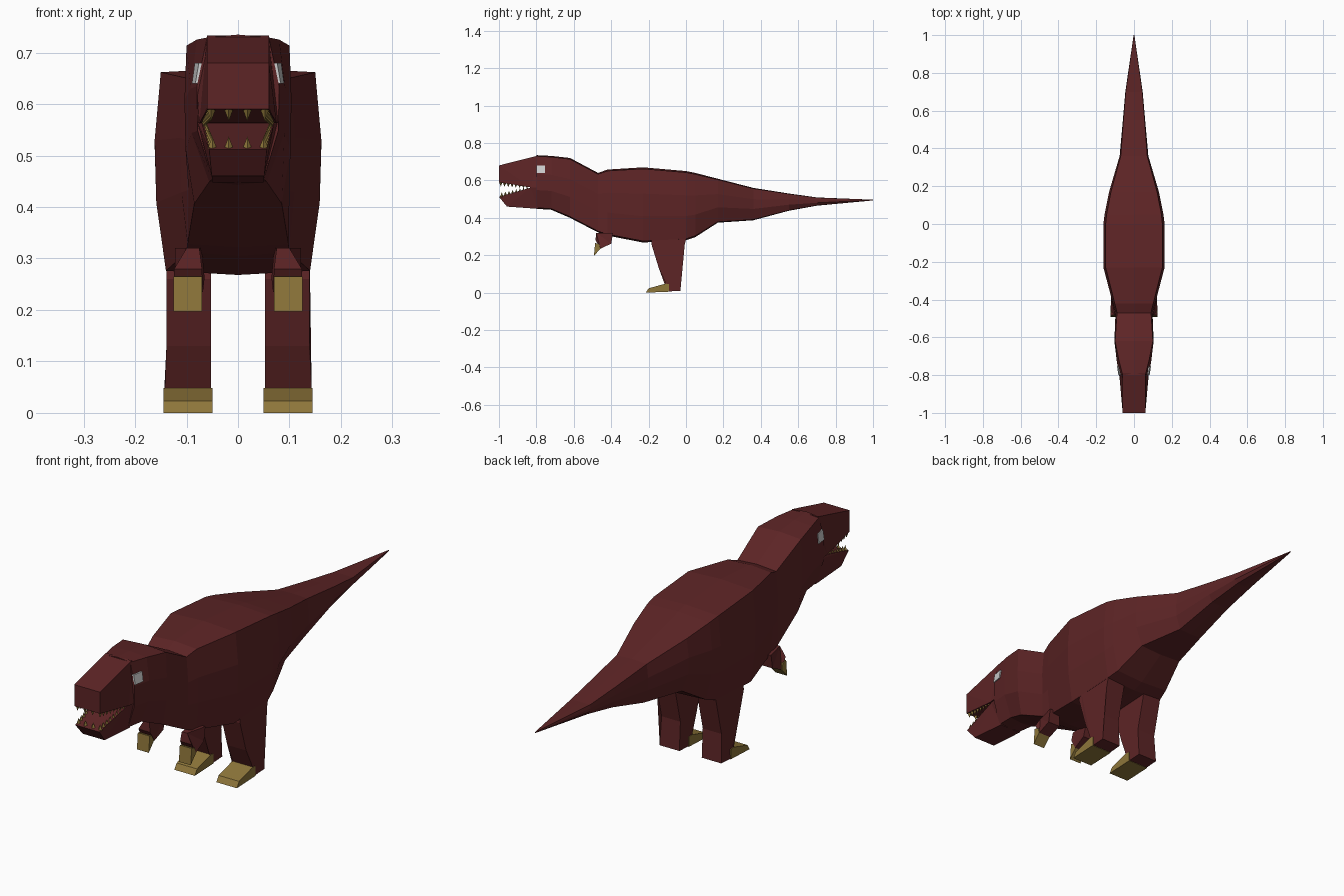
import bpy, bmesh
from mathutils import Vector, Matrix

cube = bpy.data.objects.get("Cube")
if cube:
    bpy.data.objects.remove(cube, do_unlink=True)


def material(name, rgb):
    m = bpy.data.materials.new(name)
    m.use_nodes = True
    m.diffuse_color = (*rgb, 1)
    bsdf = m.node_tree.nodes["Principled BSDF"]
    bsdf.inputs["Base Color"].default_value = (*rgb, 1)
    bsdf.inputs["Roughness"].default_value = 0.9
    return m


SKIN = material("dark red skin", (0.11, 0.018, 0.019))
CLAW = material("ochre claw", (0.27, 0.18, 0.042))
EYE = material("pale eye", (0.62, 0.62, 0.62))


def finish(bm, name, mat):
    bmesh.ops.recalc_face_normals(bm, faces=bm.faces)
    mesh = bpy.data.meshes.new(name)
    bm.to_mesh(mesh)
    bm.free()
    mesh.materials.append(mat)
    obj = bpy.data.objects.new(name, mesh)
    bpy.context.collection.objects.link(obj)
    return obj


def side_prism(name, points, mat, side=1):
    """Side outline of (y, z, inner x, outer x), spanned across x."""
    bm = bmesh.new()
    inner = [bm.verts.new((side * a, y, z)) for y, z, a, b in points]
    outer = [bm.verts.new((side * b, y, z)) for y, z, a, b in points]
    bm.faces.new(inner)
    bm.faces.new(outer)
    n = len(points)
    for i in range(n):
        j = (i + 1) % n
        bm.faces.new((inner[i], inner[j], outer[j], outer[i]))
    bmesh.ops.triangulate(bm, faces=[f for f in bm.faces if len(f.verts) > 4])
    return finish(bm, name, mat)


def body(name, sections):
    """Boxy loft through sections of y, top, bottom, and three half widths."""
    bm = bmesh.new()
    rings = []
    for y, top, low, wt, wm, wb in sections:
        h = top - low
        half = [(wt, top - 0.02 * h), (wm, low + 0.65 * h),
                (0.98 * wm, low + 0.35 * h), (wb, low + 0.02 * h)]
        ring = [(0, top)] + half + [(0, low)] + [(-x, z) for x, z in reversed(half)]
        rings.append([bm.verts.new((x, y, z)) for x, z in ring])
    n = len(rings[0])
    for r, s in zip(rings, rings[1:]):
        for i in range(n):
            j = (i + 1) % n
            bm.faces.new((r[i], r[j], s[j], s[i]))
    bm.faces.new(rings[0])
    bm.faces.new(rings[-1])
    return finish(bm, name, mat=SKIN)


# Head back, neck, torso and tail
body("body", [
    (-0.80, 0.735, 0.448, 0.060, 0.080, 0.050),
    (-0.72, 0.731, 0.443, 0.080, 0.092, 0.056),
    (-0.62, 0.720, 0.400, 0.100, 0.104, 0.085),
    (-0.47, 0.640, 0.322, 0.090, 0.098, 0.098),
    (-0.42, 0.658, 0.305, 0.102, 0.112, 0.100),
    (-0.23, 0.670, 0.268, 0.150, 0.162, 0.140),
    (0.00, 0.650, 0.280, 0.150, 0.162, 0.140),
    (0.05, 0.640, 0.297, 0.145, 0.156, 0.128),
    (0.17, 0.609, 0.374, 0.122, 0.132, 0.100),
    (0.36, 0.560, 0.387, 0.070, 0.076, 0.055),
    (0.55, 0.530, 0.438, 0.056, 0.059, 0.042),
    (0.70, 0.509, 0.465, 0.044, 0.046, 0.032),
    (1.00, 0.497, 0.493, 0.001, 0.002, 0.001),
])


def centred(name, points):
    side_prism(name, [(y, z, -w, w) for y, z, w in points], SKIN)


# Upper snout and lower jaw
centred("upper_snout", [(-1, 0.59, 0.06), (-1, 0.68, 0.06), (-0.79, 0.733, 0.06),
                        (-0.79, 0.635, 0.08), (-0.79, 0.563, 0.079),
                        (-0.83, 0.563, 0.075)])
centred("lower_jaw", [(-0.79, 0.562, 0.078), (-0.83, 0.562, 0.07), (-1, 0.512, 0.056),
                      (-0.957, 0.46, 0.051), (-0.79, 0.448, 0.05)])


def teeth(name, front, back, direction):
    """Pyramids along both jaw edges and across the front."""
    bm = bmesh.new()
    front, back = Vector(front), Vector(back)
    spots = []
    for i in range(8):
        p = front.lerp(back, i / 8)
        spots += [(p, 1 - i / 16), (Vector((-p.x, p.y, p.z)), 1 - i / 16)]
    spots += [(Vector((x, front.y, front.z)), 1) for x in (-0.018, 0.018)]
    for p, size in spots:
        h = 0.024 * size
        place = Matrix.Translation(p + Vector((0, 0, direction * h * 0.4)))
        if direction < 0:
            place = place @ Matrix.Rotation(3.14159, 4, "X")
        bmesh.ops.create_cone(bm, cap_ends=True, segments=4, radius1=0.0095 * size,
                              radius2=0, depth=h, matrix=place)
    return finish(bm, name, CLAW)


teeth("upper_teeth", (0.052, -0.99, 0.589), (0.068, -0.83, 0.564), -1)
teeth("lower_teeth", (0.050, -0.985, 0.515), (0.064, -0.83, 0.560), 1)

# Paired parts
EYE_CORNERS = [(-0.80, 0.64, 0.083), (-0.755, 0.64, 0.0895),
               (-0.755, 0.68, 0.084), (-0.80, 0.68, 0.076)]
LEG = [(-0.18, 0.33), (-0.185, 0.26), (-0.145, 0.13), (-0.108, 0.05), (-0.10, 0.006),
       (-0.03, 0.01), (-0.037, 0.13), (0.0, 0.285), (0.0, 0.33)]
FOOT = [(-0.215, 0), (-0.20, 0.023), (-0.11, 0.048), (-0.09, 0.046), (-0.09, 0.005)]
ARM = [(-0.48, 0.32, 0.075, 0.10), (-0.39, 0.32, 0.07, 0.122),
       (-0.40, 0.262, 0.065, 0.122), (-0.457, 0.235, 0.068, 0.124),
       (-0.484, 0.28, 0.07, 0.124)]
HAND = [(-0.486, 0.265), (-0.492, 0.197), (-0.457, 0.235), (-0.465, 0.26)]

for label, side in (("left", 1), ("right", -1)):
    side_prism(label + "_eye", [(y, z, x - 0.008, x) for y, z, x in EYE_CORNERS], EYE, side)
    side_prism(label + "_leg", [(y, z, 0.052, 0.139 if z > 0.1 else 0.143)
                                for y, z in LEG], SKIN, side)
    side_prism(label + "_foot", [(y, z, 0.05, 0.145) for y, z in FOOT], CLAW, side)
    side_prism(label + "_arm", ARM, SKIN, side)
    side_prism(label + "_hand", [(y, z, 0.07, 0.125) for y, z in HAND], CLAW, side)
